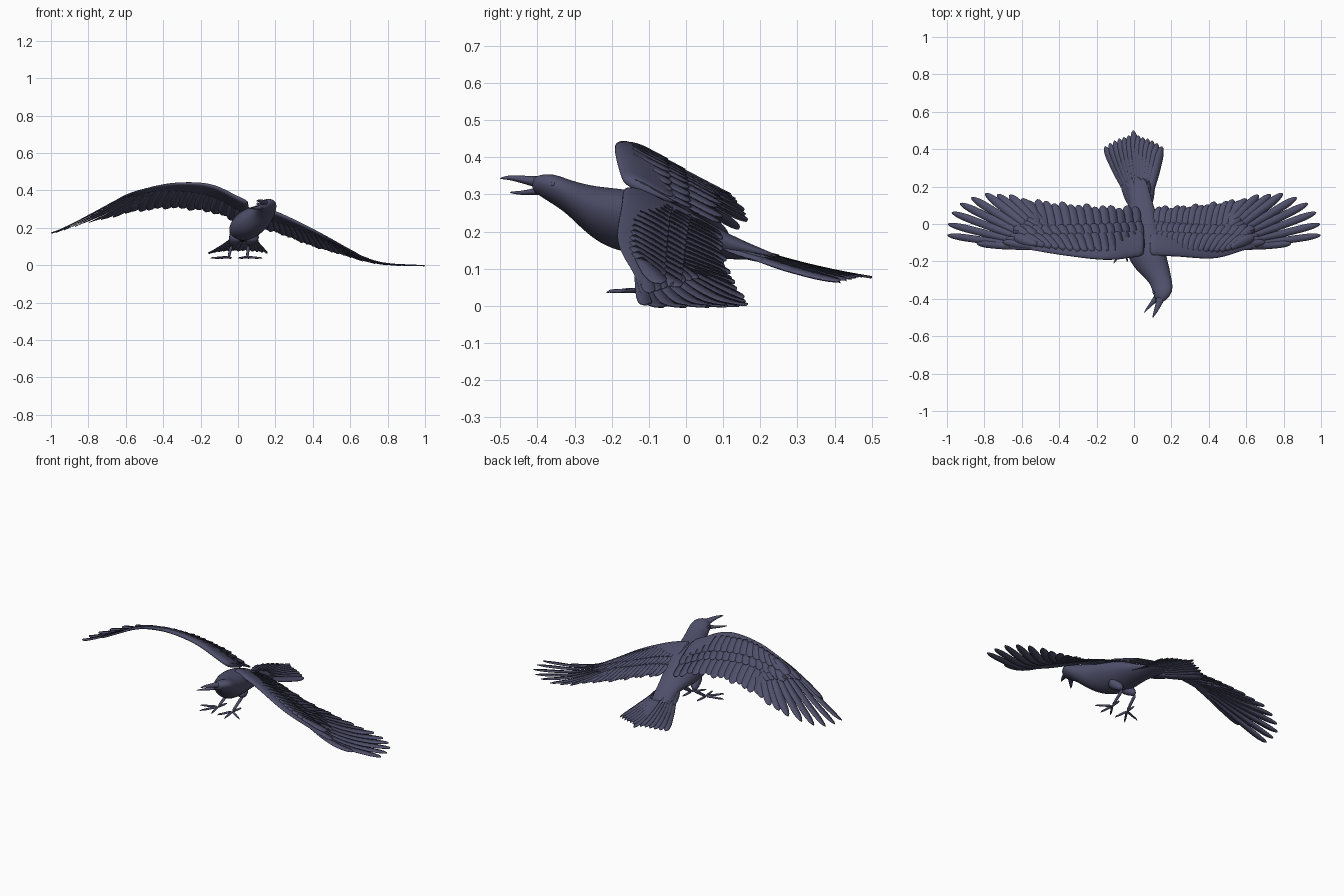
import bpy, bmesh, math
from mathutils import Vector as V

if "Cube" in bpy.data.objects:
    bpy.data.objects.remove(bpy.data.objects["Cube"])

def material(name, c):
    m = bpy.data.materials.new(name)
    m.diffuse_color = (*c, 1)
    m.use_nodes = True
    m.node_tree.nodes["Principled BSDF"].inputs["Base Color"].default_value = m.diffuse_color
    return m

PLUME = material("dark_plumage", (0.08, 0.08, 0.15))

def finish(name, bm, subsurf=0, thick=0):
    bmesh.ops.recalc_face_normals(bm, faces=bm.faces)
    me = bpy.data.meshes.new(name)
    bm.to_mesh(me)
    bm.free()
    ob = bpy.data.objects.new(name, me)
    bpy.context.collection.objects.link(ob)
    me.materials.append(PLUME)
    for p in me.polygons:
        p.use_smooth = True
    if thick:
        mod = ob.modifiers.new("thickness", 'SOLIDIFY')
        mod.thickness, mod.offset = thick, 0
    if subsurf:
        mod = ob.modifiers.new("smooth", 'SUBSURF')
        mod.levels = mod.render_levels = subsurf
    return ob

def loft(bm, rings):
    vs = [[bm.verts.new(p) for p in r] for r in rings]
    n = len(vs[0])
    for a, b in zip(vs, vs[1:]):
        for i in range(n):
            bm.faces.new((a[i], a[(i+1) % n], b[(i+1) % n], b[i]))
    bm.faces.new(vs[0])
    bm.faces.new(vs[-1])

def oval(y, x, z, rx, rz, n=14, lean=0.0):
    """Cross-section facing y; lean shifts its underside sideways."""
    ring = []
    for i in range(n):
        a = 2 * math.pi * i / n
        ring.append(V((x + rx*math.cos(a) + lean*math.sin(a), y, z + rz*math.sin(a))))
    return ring

def tube(bm, pts, radii, n=8):
    pts, rings = [V(p) for p in pts], []
    for i, p in enumerate(pts):
        d = pts[min(i+1, len(pts)-1)] - pts[max(i-1, 0)]
        q = d.to_track_quat('Z', 'Y')
        rings.append([p + q @ V((radii[i]*math.cos(2*math.pi*k/n), radii[i]*math.sin(2*math.pi*k/n), 0)) for k in range(n)])
    loft(bm, rings)

def lin(t, u):
    if u <= t[0][0]:
        return t[0][1]
    for (a, p), (b, q) in zip(t, t[1:]):
        if u <= b:
            return p + (q-p)*(u-a)/(b-a)
    return t[-1][1]

def smooth(t, u):
    return sum(lin(t, u + d) for d in (-.05, -.025, 0, .025, .05)) / 5

# Body and head: one loft from beak base to rump
bm = bmesh.new()
loft(bm, [oval(*r, lean=.3*r[3]) for r in (
    (-.415, .143, .327, .018, .016), (-.395, .147, .325, .037, .029), (-.36, .152, .316, .053, .042),
    (-.32, .147, .295, .058, .048), (-.28, .123, .268, .074, .063), (-.23, .093, .243, .094, .079),
    (-.17, .068, .23, .103, .088), (-.1, .056, .217, .103, .086), (-.03, .048, .203, .093, .076),
    (.05, .045, .18, .075, .052), (.12, .037, .158, .06, .034), (.2, .022, .14, .055, .016), (.25, .012, .13, .04, .006))])
finish("body", bm, 2)

# Open beak
bm = bmesh.new()
loft(bm, [oval(*r, n=10) for r in (
    (-.385, .147, .332, .03, .02), (-.41, .139, .335, .022, .015), (-.45, .124, .342, .015, .01),
    (-.48, .11, .346, .009, .006), (-.502, .1, .343, .002, .002))])
finish("upper_beak", bm, 1)
bm = bmesh.new()
loft(bm, [oval(*r, n=10) for r in (
    (-.375, .138, .312, .03, .016), (-.4, .118, .309, .021, .011), (-.43, .092, .305, .014, .007),
    (-.455, .069, .304, .008, .005), (-.475, .054, .306, .002, .002))])
finish("lower_beak", bm, 1)

# Eyes
bm = bmesh.new()
for p in ((.106, -.365, .328), (.197, -.358, .328)):
    b = bmesh.ops.create_uvsphere(bm, u_segments=12, v_segments=8, radius=.007)
    bmesh.ops.translate(bm, verts=b['verts'], vec=p)
finish("eyes", bm)

def feather(bm, base, tip, w, height, lift, tilt=.003, n=12):
    """Flat rounded blade drawn in plan, draped over height(x, y)."""
    base, tip = V(base), V(tip)
    d = tip - base
    side = V((-d.y, d.x)).normalized()
    rows = []
    for i in range(n + 1):
        t = 1 - (1 - i/n)**1.5
        h = w * (.45 + .55*min(1, t/.55)) * math.sqrt(max(0.004, 1 - max(0, (t-.78)/.22)**2))
        row = []
        for k in (-1, 0, 1):
            p = base + d*t + side*h*k
            row.append(bm.verts.new((p.x, p.y, height(p.x, p.y) + lift + tilt*k)))
        rows.append(row)
    for a, b in zip(rows, rows[1:]):
        for k in (0, 1):
            bm.faces.new((a[k], a[k+1], b[k+1], b[k]))

# Wing shape along the span: leading edge y, leading edge z, fall towards the back
RAISED = dict(
    s=-1, root=-.06,
    y=[(-.06, -.17), (.1, -.195), (.2, -.192), (.4, -.165), (.6, -.13), (.85, -.105), (1, -.07)],
    z=[(-.1, .33), (-.06, .34), (0, .365), (.1, .425), (.18, .444), (.3, .447), (.4, .439), (.58, .392), (.68, .34), (.84, .253), (1, .174)],
    f=[(-.06, -.48), (.2, -.5), (.5, -.42), (.65, -.32), (.8, -.13), (1, -.02)])
LOWERED = dict(
    s=1, root=.08,
    y=[(.05, -.17), (.25, -.175), (.35, -.186), (.46, -.185), (.6, -.132), (.82, -.108), (1, -.07)],
    z=[(.05, .33), (.12, .315), (.21, .288), (.38, .208), (.49, .15), (.6, .085), (.7, .037), (.8, .015), (1, .006)],
    f=[(.05, -.42), (.2, -.4), (.4, -.3), (.6, -.13), (.75, -.03), (1, 0)])
PRIMARIES = [(.6, .135), (.665, .155), (.73, .158), (.795, .164), (.87, .142), (.93, .11),
             (.974, .062), (.995, .0), (.998, -.06), (.84, -.104)]

def wing(name, W):
    s, root = W['s'], W['root']
    def height(x, y):
        u = s * x
        d = max(0, y - smooth(W['y'], u))
        # cambered: level near the leading edge, then falling
        fall = d*d/.14 if d < .07 else d - .035
        return smooth(W['z'], u) + smooth(W['f'], u) * 1.15 * fall - .008
    # arm: tapering aerofoil along the leading edge
    section = ((0, 0), (.06, .3), (.25, .42), (.6, .3), (1, .05), (.6, -.35), (.25, -.6), (.06, -.45))
    bm, rings = bmesh.new(), []
    for i in range(19):
        k = i / 18
        u = root + (.7 - root) * k
        y0, chord, th = smooth(W['y'], u) - .002, .18*(1-k)**.6 + .012, .036*(1-k) + .005
        rings.append([V((s*u, y0 + c*chord, height(s*u, y0 + c*chord) + t*th)) for c, t in section])
    loft(bm, rings)
    finish(name + "_arm", bm, 1)
    # primaries: spread fingers from the wrist
    bm = bmesh.new()
    for i, (tx, ty) in enumerate(PRIMARIES):
        k = i / 9
        b = (s*(.44 + .12*k), -.06 - .072*k)
        feather(bm, b, (s*tx, ty), .025 - .007*k, height, -.001*k, .002*s, 16)
    # secondaries
    n = 14
    for i in range(n):
        k = i / (n - 1)
        u = root + .04 + (.46 - root) * k
        feather(bm, (s*u, -.11), (s*(u + .015 + .045*k), .093 + .04*k**2 + .008*math.sin(i*2.3)), .028, height, 0, .002*s)
    finish(name + "_flight_feathers", bm, 0, .003)
    # two rows of coverts lying flat on the wing
    bm = bmesh.new()
    for row, (y0, y1, lift) in enumerate(((-.13, .015, .004), (-.145, -.035, .007))):
        for i in range(16):
            k = i / 15
            u = root + .02 + (.5 - root) * k
            yb = max(y0, smooth(W['y'], u) + .035)
            feather(bm, (s*u, yb), (s*(u + .02 + .1*k*k), y1 - .03*k), .026, height, lift, .001*s, 8)
    # primary coverts
    for i in range(8):
        k = i / 7
        feather(bm, (s*(.44 + .08*k), -.07 - .055*k), (s*(.57 + .13*k), .03 - .125*k), .018, height, .003, .001*s, 8)
    finish(name + "_coverts", bm, 0, .002)

wing("raised_wing", RAISED)
wing("lowered_wing", LOWERED)

# Tail fan
def tail_height(x, y):
    spread = (x - .035 + .1*(y - .1)) / (.06 + .3*max(0, y - .1))
    return .168 - .35*(y - .12) + .25*max(0, y - .12)**2 - .022*spread**2

bm = bmesh.new()
for i in range(13):
    k = (i - 6) / 6
    tip = (-.004 + .152*k, .5 - .03*min(1, abs(k)*5) - .055*k*k)
    feather(bm, (.035 + .035*k, .09 + .02*(1-abs(k))), tip, .022, tail_height, .006*(1-abs(k)), .002)
for i in range(7):
    k = (i - 3) / 3
    feather(bm, (.038 + .035*k, .06), (.018 + .07*k, .25 - .03*k*k), .026, tail_height, .009*(1-abs(k)), .001, 8)
finish("tail_feathers", bm, 0, .003)

# Legs and clawed feet
def leg(name, hip, heel, foot, toes):
    bm = bmesh.new()
    mid = (V(hip) + V(heel)) / 2
    tube(bm, [hip, mid, heel], [.046, .032, .012], 12)
    tube(bm, [heel, (V(heel) + V(foot)) / 2, foot], [.012, .008, .009])
    f = V(foot)
    for tx, ty in toes:
        d = V((tx, ty, .035)) - f
        pts = [f, f + d*.35 + V((0, 0, .003)), f + d*.7 + V((0, 0, .001)), f + d*.86 + V((0, 0, .006)), f + d]
        tube(bm, pts, [.008, .007, .006, .005, .001])
    finish(name, bm, 1)

leg("leg_a", (-.005, -.09, .17), (-.035, -.03, .105), (-.05, -.12, .042), ((-.15, -.15), (-.11, -.212), (-.035, -.205), (-.04, -.045)))
leg("leg_b", (.085, -.09, .17), (.055, -.03, .105), (.05, -.125, .042), ((.0, -.2), (.06, -.215), (.132, -.175), (.06, -.05)))
